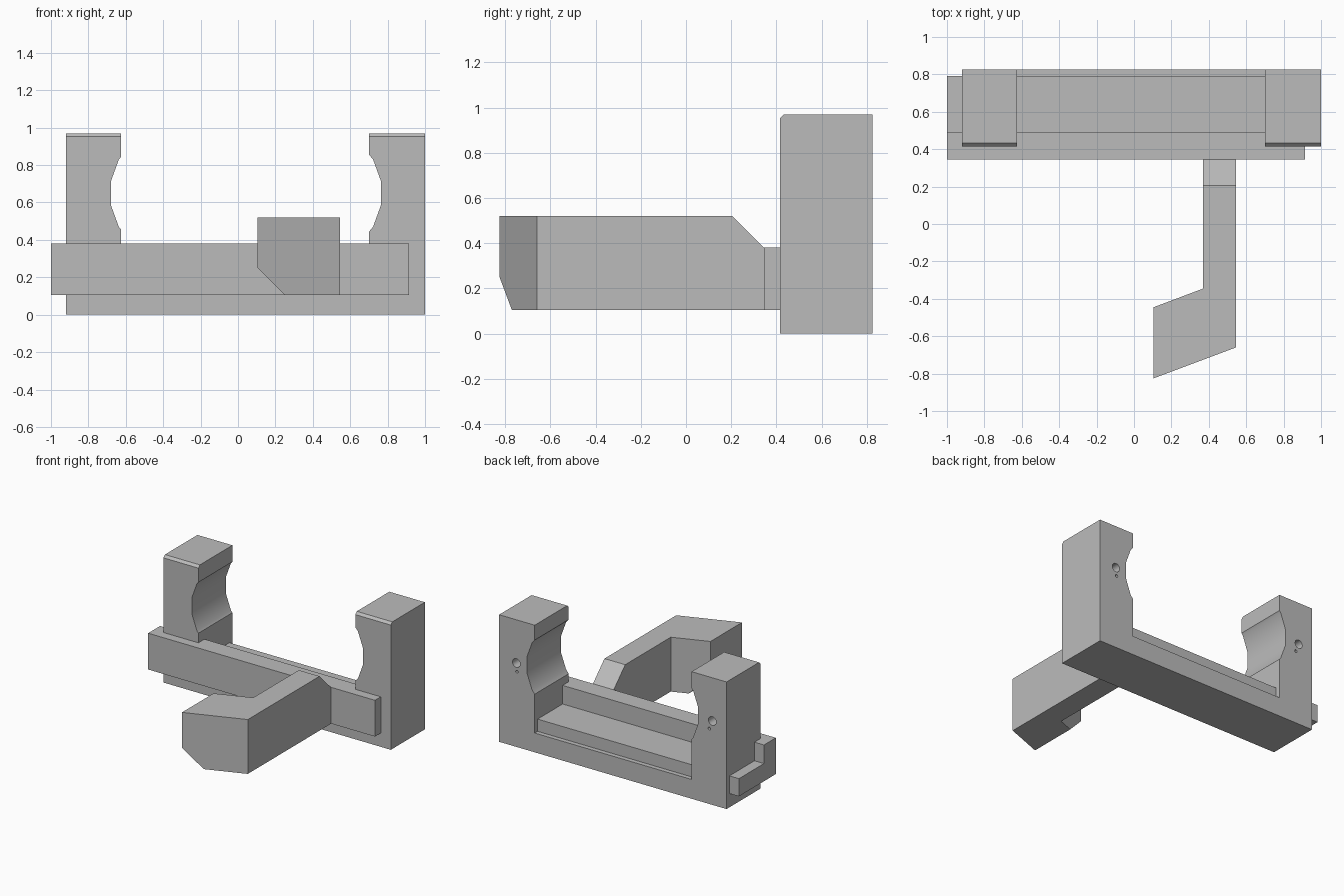
import bpy, bmesh
from math import sin, cos, radians
from mathutils import Vector

cube = bpy.data.objects.get("Cube")
if cube:
    bpy.data.objects.remove(cube, do_unlink=True)

grey = bpy.data.materials.new("plain grey")
grey.use_nodes = True
GREY = (0.5, 0.5, 0.5, 1)
grey.diffuse_color = GREY
grey.node_tree.nodes["Principled BSDF"].inputs["Base Color"].default_value = GREY


def prism(name, points, sweep, cuts=()):
    """Extrude an outline along sweep, then slice off corners (point, outward normal)."""
    bm = bmesh.new()
    face = bm.faces.new([bm.verts.new(p) for p in points])
    ext = bmesh.ops.extrude_face_region(bm, geom=[face], use_keep_orig=True)
    moved = [g for g in ext["geom"] if isinstance(g, bmesh.types.BMVert)]
    bmesh.ops.translate(bm, verts=moved, vec=sweep)
    bmesh.ops.recalc_face_normals(bm, faces=bm.faces)
    for co, normal in cuts:
        bmesh.ops.bisect_plane(bm, geom=bm.verts[:] + bm.edges[:] + bm.faces[:],
                               plane_co=co, plane_no=normal, clear_outer=True)
        bmesh.ops.holes_fill(bm, edges=[e for e in bm.edges if e.is_boundary])
    bmesh.ops.recalc_face_normals(bm, faces=bm.faces)
    mesh = bpy.data.meshes.new(name)
    bm.to_mesh(mesh)
    bm.free()
    mesh.materials.append(grey)
    obj = bpy.data.objects.new(name, mesh)
    bpy.context.collection.objects.link(obj)
    return obj


# Cradle frame: base and two posts with round scallops facing each other
BACK, FRONT, TOP, FLOOR = 0.825, 0.415, 0.97, 0.147
R, MID = 0.36, 0.65


def scallop(edge, deepest, side):
    """Points up the inner face of a post; side is +1 for the right-hand post."""
    centre = deepest - side * R * cos(radians(10))
    arc = [(centre + side * R * cos(radians(a)), MID + R * sin(radians(a)))
           for a in (-30, -10, 10, 30)]
    # where the steeper outer facet meets the flat face of the post
    rise = abs(arc[0][0] - edge) / sin(radians(40)) * cos(radians(40))
    low, high = arc[0][1] - rise, arc[-1][1] + rise
    return [(edge, FLOOR), (edge, low)] + arc + [(edge, high), (edge, TOP)]


outline = [(-0.92, 0), (1, 0), (1, TOP)]
outline += reversed(scallop(0.70, 0.765, 1))
outline += scallop(-0.625, -0.68, -1)
outline += [(-0.92, TOP)]
frame = prism("cradle_frame", [(x, FRONT, z) for x, z in outline], (0, BACK - FRONT, 0),
              [((0, FRONT, TOP - 0.018), (0, -1, 1))])

# Blind screw and pin holes in the back of each post
for i, (x, z, r) in enumerate([(0.855, 0.64, 0.033), (0.85, 0.575, 0.011),
                               (-0.80, 0.64, 0.033), (-0.775, 0.575, 0.011)]):
    bpy.ops.mesh.primitive_cylinder_add(vertices=16, radius=r, depth=0.2,
                                        location=(x, BACK, z), rotation=(radians(90), 0, 0))
    drill = bpy.context.object
    drill.name = f"hole_cutter_{i + 1}"
    drill.data.materials.append(grey)
    drill.hide_render = True
    drill.hide_set(True)
    cut = frame.modifiers.new("hole", "BOOLEAN")
    cut.operation = "DIFFERENCE"
    cut.solver = "EXACT"
    cut.object = drill

# Apply the holes and remove the cutters
bpy.context.view_layer.update()
graph = bpy.context.evaluated_depsgraph_get()
drilled = bpy.data.meshes.new_from_object(frame.evaluated_get(graph))
frame.modifiers.clear()
frame.data = drilled
for obj in [o for o in bpy.data.objects if o.name.startswith("hole_cutter")]:
    bpy.data.objects.remove(obj, do_unlink=True)

# Sliding rail: upright front plate with a low foot running through the frame
rail = [(0.345, 0.105), (0.79, 0.105), (0.79, 0.24), (0.488, 0.24), (0.488, 0.382), (0.345, 0.382)]
prism("slide_rail", [(-1, y, z) for y, z in rail], (1.915, 0, 0))

# Bent handle: straight arm with an angled grip, sloped at the root and the tip
arm = [(0.545, 0.345), (0.37, 0.345), (0.37, -0.345), (0.105, -0.445), (0.105, -0.825), (0.545, -0.66)]
prism("bent_handle", [(x, y, 0.105) for x, y in arm], (0, 0, 0.415),
      [((0, 0.205, 0.52), (0, 1, 1)), ((0.105, 0, 0.25), (-1, 0, -1))])

# Smooth only the shallow facets of the curved surfaces
bpy.ops.object.select_all(action="DESELECT")
frame.select_set(True)
bpy.context.view_layer.objects.active = frame
bpy.ops.object.shade_smooth_by_angle(angle=radians(25))
